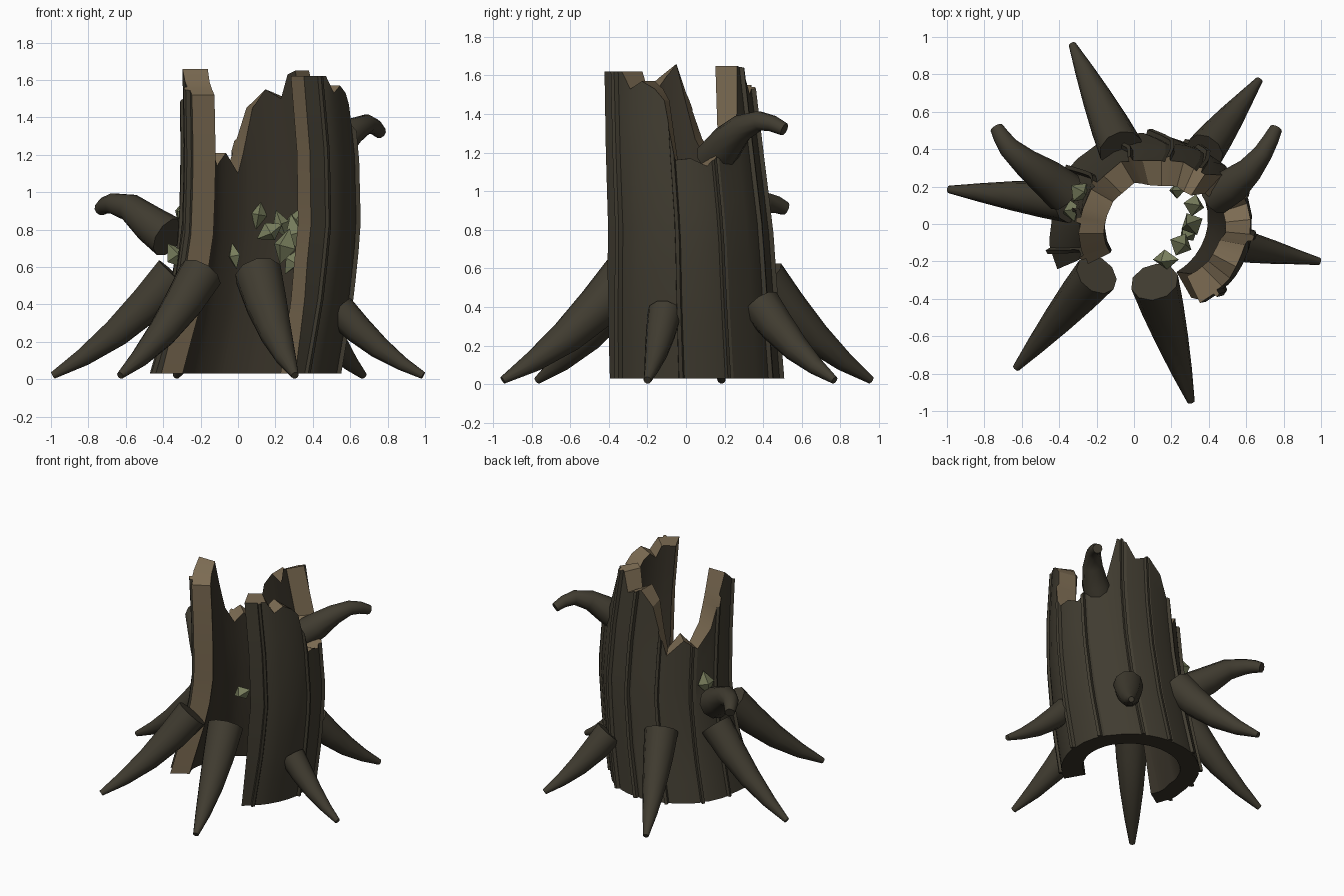
import bpy, bmesh
from math import sin, cos, radians, pi
from mathutils import Vector, Matrix

if "Cube" in bpy.data.objects:
    bpy.data.objects.remove(bpy.data.objects["Cube"])


def material(name, rgb):
    m = bpy.data.materials.new(name)
    m.diffuse_color = (*rgb, 1)
    m.use_nodes = True
    m.node_tree.nodes["Principled BSDF"].inputs["Base Color"].default_value = m.diffuse_color
    return m


BARK = material("bark", (0.052, 0.045, 0.03))
INSIDE = material("inner_wood", (0.04, 0.033, 0.022))
WOOD = material("broken_wood", (0.2, 0.147, 0.085))
GREEN = material("fungus_green", (0.19, 0.21, 0.11))


def finish(name, bm, mats, smooth=None):
    bmesh.ops.recalc_face_normals(bm, faces=bm.faces)
    me = bpy.data.meshes.new(name)
    bm.to_mesh(me)
    bm.free()
    for m in mats:
        me.materials.append(m)
    ob = bpy.data.objects.new(name, me)
    bpy.context.collection.objects.link(ob)
    if smooth:
        bpy.ops.object.select_all(action='DESELECT')
        ob.select_set(True)
        bpy.context.view_layer.objects.active = ob
        bpy.ops.object.shade_smooth_by_angle(angle=radians(smooth))
    return ob


def lerp_table(table, t):
    if t <= table[0][0]:
        return table[0][1:]
    for a, b in zip(table, table[1:]):
        if t <= b[0]:
            f = (t - a[0]) / (b[0] - a[0])
            return tuple(p + (q - p) * f for p, q in zip(a[1:], b[1:]))
    return table[-1][1:]


# Trunk section by height: z, centre x, centre y, radius x, radius y
SECTION = [(0.0, 0.04, 0.035, 0.485, 0.455), (0.4, 0.118, 0.02, 0.475, 0.438),
           (0.8, 0.168, 0.01, 0.467, 0.42), (1.2, 0.168, -0.02, 0.457, 0.40),
           (1.66, 0.14, -0.05, 0.437, 0.375)]
# Broken top: angle, height
TOP = [(-63, 1.62), (-45, 1.62), (-38, 1.53), (-28, 1.57), (-18, 1.53), (-11, 1.47),
       (-5, 1.14), (6, 1.17), (18, 1.13), (28, 1.2), (47, 1.3), (57, 1.65), (66, 1.63),
       (75, 1.5), (90, 1.55), (104, 1.45), (121, 1.1), (136, 1.21), (150, 1.14),
       (164, 1.27), (180, 1.66), (194, 1.59), (207, 1.52)]
RIBS = [-53, -9, 22, 60, 84, 112, 143, 170, 199]
# Extra bulge near the right front edge: angle, amount
BULGE = [(-63, 0.04), (-25, 0.01), (0, 0)]
# Left front edge swings outward at the ground: angle, amount
FLARE = [(180, 0), (207, 0.06)]

# Columns around the trunk: the broken-top corners plus raised bark ribs
columns = [(a, 0) for a, _ in TOP]
for r in RIBS:
    columns = [c for c in columns if not (r - 1 <= c[0] <= r + 4)]
    columns += [(r, 0), (r + 0.6, 0.024), (r + 3, 0.018), (r + 3.6, -0.006)]
columns.sort()


def trunk():
    bm = bmesh.new()
    levels = 8
    outer, inner = [], []
    for i, (a, rib) in enumerate(columns):
        h = lerp_table(TOP, a)[0]
        bulge = lerp_table(BULGE, a)[0]
        o, n = [], []
        for k in range(levels + 1):
            z = 0.03 + (h - 0.03) * k / levels
            low = max(0, 1 - z / 0.6)
            cx, cy, rx, ry = lerp_table(SECTION, z)
            t = a
            if i == 0:
                t += 4 * low - 1
            if i == len(columns) - 1:
                t += 6 * low
            t = radians(t)
            flare = lerp_table(FLARE, a)[0] * low
            e = rib + bulge + flare
            w = 0.135 - bulge * 0.4 - flare
            o.append(bm.verts.new((cx + (rx + e) * cos(t), cy + (ry + e) * sin(t), z)))
            n.append(bm.verts.new((cx + (rx - w) * cos(t), cy + (ry - w) * sin(t), z)))
        outer.append(o)
        inner.append(n)

    def face(vs, mat):
        bm.faces.new(vs).material_index = mat
    for i in range(len(columns) - 1):
        o0, o1, n0, n1 = outer[i], outer[i + 1], inner[i], inner[i + 1]
        for k in range(levels):
            face((o0[k], o1[k], o1[k + 1], o0[k + 1]), 0)
            face((n1[k], n0[k], n0[k + 1], n1[k + 1]), 1)
        face((o0[-1], o1[-1], n1[-1], n0[-1]), 2)
        face((n0[0], n1[0], o1[0], o0[0]), 1)
    for i in (0, -1):
        for k in range(levels):
            face((outer[i][k], outer[i][k + 1], inner[i][k + 1], inner[i][k]), 2)
    finish("hollow_trunk", bm, (BARK, INSIDE, WOOD), 22)


def limb(name, points, radii, sides=10):
    """Tapered round limb through a few points."""
    pts = [Vector(p) for p in points]
    bm = bmesh.new()
    rings = []
    for i, p in enumerate(pts):
        d = (pts[min(i + 1, len(pts) - 1)] - pts[max(i - 1, 0)]).normalized()
        u = d.cross(Vector((0, 0, 1))).normalized()
        v = u.cross(d)
        rings.append([bm.verts.new(p + radii[i] * (u * cos(2 * pi * s / sides) + v * sin(2 * pi * s / sides)))
                      for s in range(sides)])
    for a, b in zip(rings, rings[1:]):
        for s in range(sides):
            bm.faces.new((a[s], a[s - 1], b[s - 1], b[s]))
    bm.faces.new(rings[0])
    bm.faces.new(rings[-1])
    finish(name, bm, (BARK,), 40)


trunk()

# Roots: start x, y, z, tip x, y, start radius
ROOTS = [(-0.34, 0.12, 0.56, -0.99, 0.185, 0.115), (-0.07, 0.40, 0.55, -0.33, 0.96, 0.12),
         (0.38, 0.39, 0.41, 0.67, 0.77, 0.105), (0.54, -0.11, 0.37, 0.99, -0.2, 0.09),
         (0.11, -0.31, 0.56, 0.305, -0.95, 0.13), (-0.2, -0.27, 0.56, -0.63, -0.77, 0.12)]
for i, (x, y, z, tx, ty, r) in enumerate(ROOTS):
    path = [(x + (tx - x) * f, y + (ty - y) * f, 0.02 + (z - 0.02) * g)
            for f, g in ((0, 1), (0.22, 0.71), (0.48, 0.42), (0.75, 0.18), (1, 0))]
    limb(f"root_{i + 1}", path, [r, r * 0.88, r * 0.68, r * 0.43, 0.02])

# Broken branches
limb("left_branch", [(-0.37, 0.17, 0.76), (-0.47, 0.25, 0.83), (-0.58, 0.33, 0.92),
                     (-0.67, 0.41, 0.94), (-0.71, 0.47, 0.93), (-0.735, 0.515, 0.91)],
     [0.115, 0.1, 0.075, 0.056, 0.045, 0.036])
limb("right_branch", [(0.43, 0.15, 1.17), (0.53, 0.21, 1.25), (0.62, 0.29, 1.33),
                      (0.69, 0.38, 1.365), (0.73, 0.45, 1.35), (0.76, 0.51, 1.32)],
     [0.105, 0.095, 0.07, 0.052, 0.043, 0.034])

# Green growths: x, y, z, half width, half height, tilt
GROWTHS = [(0.11, 0.28, 0.88, 0.045, 0.08, 10), (-0.02, 0.25, 0.66, 0.04, 0.07, -10),
           (0.17, -0.19, 0.79, 0.055, 0.08, 60), (0.25, -0.11, 0.71, 0.065, 0.1, 15),
           (0.31, 0.0, 0.78, 0.065, 0.11, -15), (0.32, 0.1, 0.84, 0.06, 0.1, 20),
           (0.29, -0.05, 0.63, 0.05, 0.08, 30), (0.23, 0.18, 0.83, 0.045, 0.08, -20),
           (-0.29, 0.17, 0.89, 0.06, 0.09, 15), (-0.33, 0.07, 0.66, 0.06, 0.08, -35)]
for i, (x, y, z, w, h, tilt) in enumerate(GROWTHS):
    bm = bmesh.new()
    for s in (1, -1):
        bmesh.ops.create_cone(bm, segments=4, radius1=w, radius2=0, depth=h,
                              matrix=Matrix.Rotation(0 if s > 0 else pi, 4, 'X') @ Matrix.Translation((0, 0, h / 2)))
    bmesh.ops.remove_doubles(bm, verts=bm.verts, dist=0.001)
    bm.transform(Matrix.Translation((x, y, z)) @ Matrix.Rotation(radians(tilt), 4, 'Y')
                 @ Matrix.Rotation(i * 0.9, 4, 'Z'))
    finish(f"growth_{i + 1}", bm, (GREEN,))
